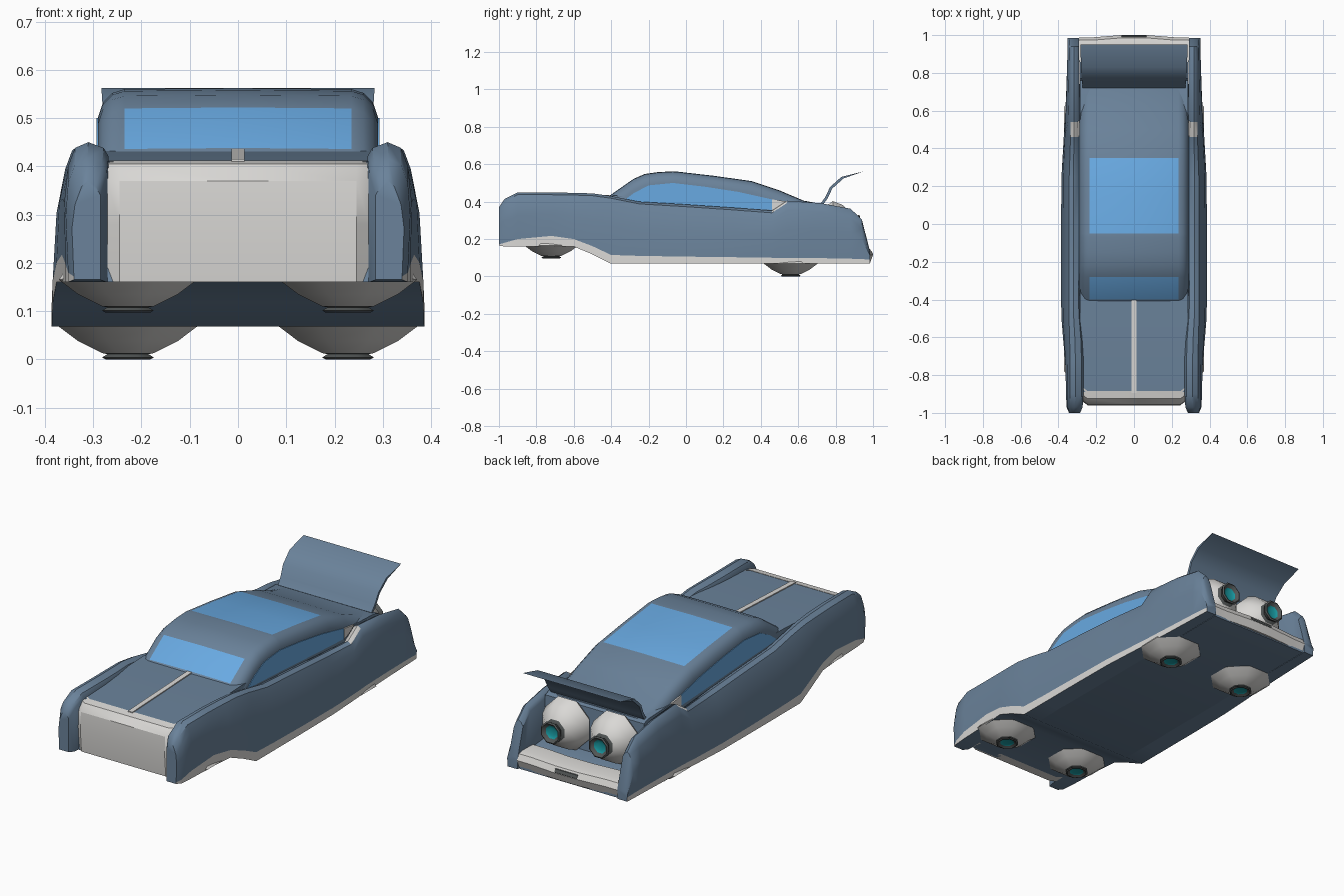
import bpy, bmesh, math
from mathutils import Matrix

if "Cube" in bpy.data.objects:
    bpy.data.objects.remove(bpy.data.objects["Cube"])


def material(name, rgb):
    m = bpy.data.materials.new(name)
    m.diffuse_color = (*rgb, 1)
    m.use_nodes = True
    m.node_tree.nodes["Principled BSDF"].inputs["Base Color"].default_value = m.diffuse_color
    return m


BLUE = material("steel_blue", (0.145, 0.225, 0.325))
GLASS = material("sky_glass", (0.14, 0.40, 0.76))
GREY = material("light_grey", (0.70, 0.69, 0.67))
DARK = material("dark_metal", (0.09, 0.10, 0.10))
TEAL = material("teal_glow", (0.01, 0.34, 0.38))


def finish(name, bm, mats, angle=35):
    bmesh.ops.recalc_face_normals(bm, faces=bm.faces[:])
    me = bpy.data.meshes.new(name)
    bm.to_mesh(me)
    bm.free()
    ob = bpy.data.objects.new(name, me)
    bpy.context.collection.objects.link(ob)
    for m in mats:
        me.materials.append(m)
    bpy.ops.object.select_all(action='DESELECT')
    ob.select_set(True)
    bpy.context.view_layer.objects.active = ob
    bpy.ops.object.shade_smooth_by_angle(angle=math.radians(angle))
    return ob


def loft(name, rings, mats, rule=None, closed=True, angle=35):
    """Skin rings of 3D points; rule(station, segment) gives the material index."""
    bm = bmesh.new()
    vs = [[bm.verts.new(p) for p in r] for r in rings]
    n = len(vs[0])
    for i in range(len(vs) - 1):
        for j in range(n if closed else n - 1):
            k = (j + 1) % n
            f = bm.faces.new((vs[i][j], vs[i][k], vs[i + 1][k], vs[i + 1][j]))
            f.material_index = rule(i, j) if rule else 0
    if closed:
        bm.faces.new(vs[0])
        bm.faces.new(vs[-1])
    return finish(name, bm, mats, angle)


def slab(name, profile, x0, x1, mat, angle=35):
    """Extrude a (y, z) outline across x."""
    return loft(name, [[(x, y, z) for y, z in profile] for x in (x0, x1)], [mat], angle=angle)


def strip(path, t):
    """Thicken a (y, z) path downward into a thin outline."""
    return path + [(y, z - t) for y, z in reversed(path)]


def thruster(name, profile, bands, matrix):
    """Eight-sided lathe of (radius, height); bands are material indices."""
    bm = bmesh.new()
    rings = [[bm.verts.new((r * math.cos((k + .5) * math.pi / 4),
                            r * math.sin((k + .5) * math.pi / 4), h)) for k in range(8)]
             for r, h in profile]
    for i in range(len(rings) - 1):
        for k in range(8):
            q = (k + 1) % 8
            bm.faces.new((rings[i][k], rings[i][q], rings[i + 1][q],
                          rings[i + 1][k])).material_index = bands[i]
    bm.faces.new(rings[-1]).material_index = 2
    bm.faces.new(rings[0])
    bmesh.ops.transform(bm, matrix=matrix, verts=bm.verts[:])
    finish(name, bm, [GREY, DARK, TEAL], 50)


# Side fenders: y, bottom, rocker top, shoulder, outer bottom x, outer top x, inner x
STATIONS = [
    (-1.00, .165, .172, .370, .340, .338, .285), (-.97, .16, .18, .415, .352, .352, .272),
    (-.90, .16, .20, .450, .358, .352, .268), (-.72, .16, .217, .449, .365, .352, .268),
    (-.60, .16, .20, .447, .376, .355, .272), (-.50, .118, .162, .444, .384, .358, .28),
    (-.40, .068, .115, .430, .386, .358, .285), (-.25, .068, .11, .400, .386, .358, .285),
    (.00, .068, .106, .385, .386, .358, .285), (.25, .068, .103, .368, .384, .357, .285),
    (.46, .068, .10, .352, .372, .350, .285), (.54, .068, .10, .405, .366, .350, .285),
    (.72, .068, .098, .392, .358, .346, .288), (.88, .068, .095, .362, .352, .344, .29),
    (.94, .068, .093, .305, .350, .344, .29), (.985, .068, .09, .130, .348, .344, .29)]


def fender_ring(s, st):
    y, zb, zr, zt, wb, wt, wi = st
    h = zt - zr
    a, b, c = min(.05, .4 * h), min(.012, .1 * h), min(.03, .3 * h)
    pts = [(wi, zb), (wb, zb), (wb, zr), ((wb + wt) / 2 + .005, zr + .5 * h), (wt, zt - a),
           (wt - .014, zt - b), ((wt + wi) / 2, zt), (wi + .01, zt - b), (wi, zt - c)]
    return [(s * x, y, z) for x, z in pts]


for s, side in ((1, "right"), (-1, "left")):
    # rocker strip is grey, as is the small intake where the rear shoulder steps up
    loft(side + "_fender", [fender_ring(s, st) for st in STATIONS], [BLUE, GREY],
         lambda i, j: 1 if j == 1 or (i == 10 and j in (5, 6, 7)) else 0)

# Central hull between the fenders
hull = [(-.94, .16), (-.60, .16), (-.50, .118), (-.40, .068), (.975, .068), (.975, .10), (.88, .14),
        (.77, .15), (.76, .375), (.72, .388), (.40, .40), (-.38, .432), (-.89, .41)]
slab("central_hull", hull, -.287, .287, BLUE)
slab("hood_stripe", strip([(-.895, .415), (-.38, .437)], .006), -.013, .013, GREY)

# Front grille, bowed across its width
grille = [(-.885, .412), (-.925, .405), (-.955, .37), (-.96, .28), (-.95, .16), (-.90, .16)]
loft("front_grille", [[(x, y + (.02 if abs(x) > .26 else 0), z) for y, z in grille]
                      for x in (-.272, -.245, 0, .245, .272)], [GREY])

# Cabin shell with glass faces front and back
ROOF = [(-.415, .425), (-.40, .438), (-.28, .522), (-.22, .548), (-.15, .558), (-.07, .562),
        (-.05, .561), (.15, .538), (.35, .51), (.50, .46), (.63, .405), (.74, .385)]


def cabin_ring(y, z):
    half = [(.29, .33), (.29, max(.335, z - .06)), (.28, max(.34, z - .03)),
            (.26, z - .01), (.235, z - .002)]
    return [(x, y, h) for x, h in half] + [(0, y, z)] + [(-x, y, h) for x, h in reversed(half)]


loft("cabin", [cabin_ring(*p) for p in ROOF], [BLUE, GLASS],
     lambda i, j: 1 if j in (4, 5) and i in (1, 6, 7) else 0)

# Side windows and the small grey quarter panels behind them
window = [(-.34, .40), (-.28, .445), (-.20, .487), (-.07, .50), (.10, .48), (.28, .452),
          (.46, .412), (.46, .356), (.20, .37), (-.10, .388)]
quarter = [(.46, .412), (.545, .40), (.50, .37), (.46, .356)]
for s, side in ((1, "right"), (-1, "left")):
    slab(side + "_side_window", window, s * .286, s * .293, GLASS)
    slab(side + "_quarter_panel", quarter, s * .288, s * .296, GREY)

# Raised rear lid
lid = [(.72, .39), (.745, .425), (.77, .478), (.83, .532), (.95, .562)]
lid_under = [(y + .012, z - .008) for y, z in reversed(lid[:-1])]
loft("rear_lid", [[(x * (1 + .04 * (z - .39) / .17), y, z) for y, z in lid + lid_under]
                  for x in (-.272, .272)], [BLUE])

# Rear bumper with a dark central recess plate
bumper = [(.87, .15), (.955, .152), (.985, .145), (1.0, .115), (.985, .075), (.90, .072)]
loft("rear_bumper", [[(x, y - (.012 if abs(x) > .2 else 0), z) for y, z in bumper]
                     for x in (-.292, -.22, -.07, .07, .22, .292)], [GREY])
slab("bumper_recess", [(.985, .137), (.994, .134), (1.0, .118), (.994, .10), (.985, .10)],
     -.065, .065, DARK)

# Thrusters: four below, two at the back
LIFT = [(.12, -.05), (.155, -.002), (.112, .028), (.058, .053), (.046, .055), (.058, .062),
        (.05, .066), (.036, .058), (.02, .056)]
BANDS = [0, 0, 0, 1, 1, 1, 1, 2]
for s, side in ((1, "right"), (-1, "left")):
    for where, y, z in (("front", -.72, .163), ("rear", .56, .066)):
        thruster(f"{where}_{side}_lift_thruster", LIFT, BANDS,
                 Matrix.Translation((s * .228, y, z)) @ Matrix.Rotation(math.pi, 4, 'X'))
    REAR = [(.11, 0), (.138, .035), (.115, .09), (.06, .14), (.042, .145), (.06, .175),
            (.052, .18), (.036, .165), (.02, .16)]
    thruster(side + "_rear_thruster", REAR, BANDS,
             Matrix.Translation((s * .14, .75, .275)) @ Matrix.Rotation(-math.pi / 2, 4, 'X'))
